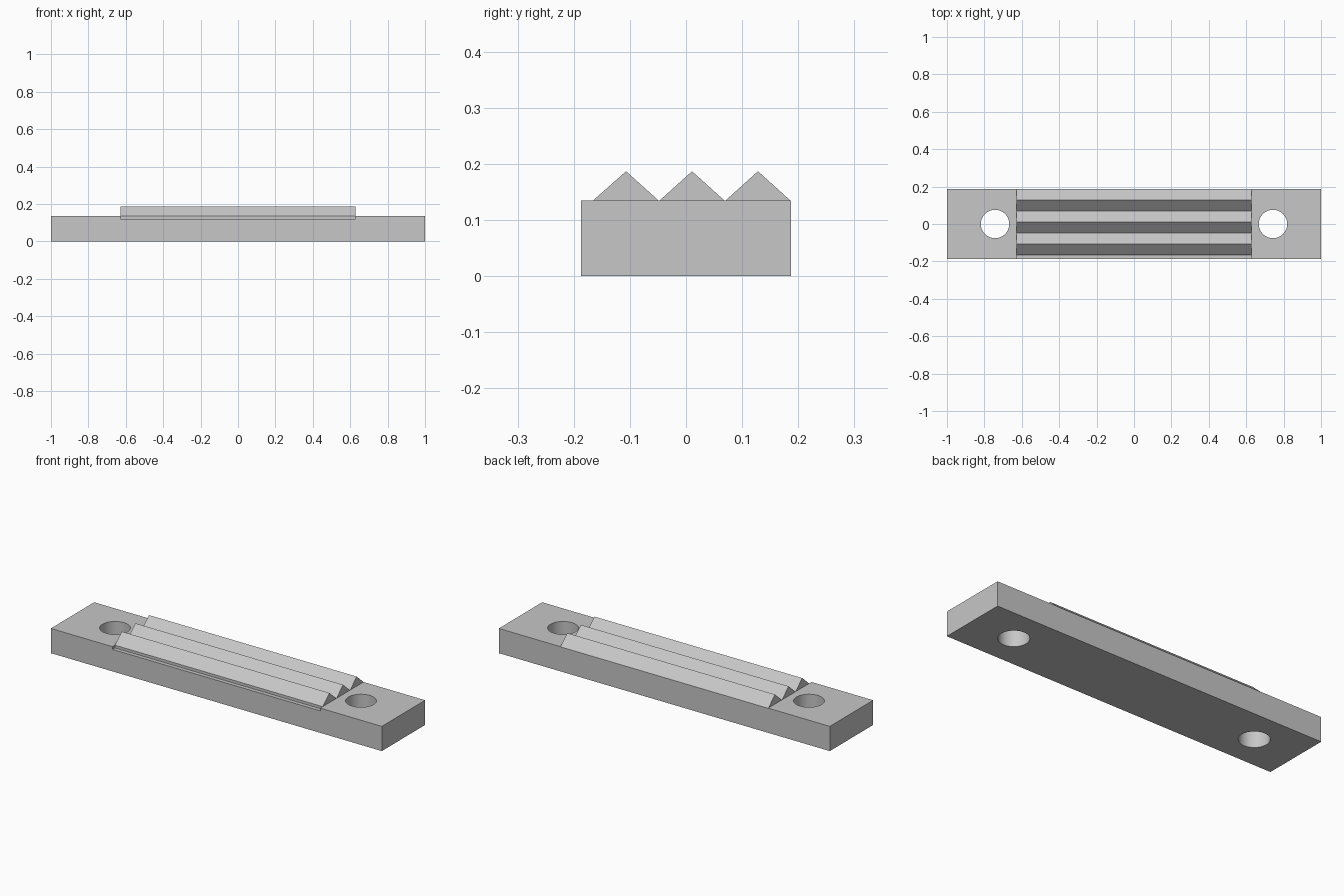
import bpy
import bmesh
from mathutils import Vector

if "Cube" in bpy.data.objects:
    bpy.data.objects.remove(bpy.data.objects["Cube"])

HALF_W, TOP, FLOOR = 0.187, 0.135, 0.12
RIB_X, PITCH, PEAK = 0.628, 0.1175, 0.187

grey = bpy.data.materials.new("plain grey")
grey.use_nodes = True
colour = (0.57, 0.57, 0.57, 1)
grey.diffuse_color = colour
grey.node_tree.nodes["Principled BSDF"].inputs["Base Color"].default_value = colour


def extrude_profile(name, points, offset):
    """Solid made by sweeping a closed flat outline along an offset."""
    bm = bmesh.new()
    face = bm.faces.new([bm.verts.new(p) for p in points])
    swept = bmesh.ops.extrude_face_region(bm, geom=[face], use_keep_orig=True)
    moved = [v for v in swept["geom"] if isinstance(v, bmesh.types.BMVert)]
    bmesh.ops.translate(bm, verts=moved, vec=Vector(offset))
    bmesh.ops.recalc_face_normals(bm, faces=bm.faces)
    mesh = bpy.data.meshes.new(name)
    bm.to_mesh(mesh)
    bm.free()
    mesh.materials.append(grey)
    obj = bpy.data.objects.new(name, mesh)
    bpy.context.collection.objects.link(obj)
    return obj


# Base bar with a shallow seat across its middle
outline = [(-1, 0), (1, 0), (1, TOP), (RIB_X, TOP), (RIB_X, FLOOR),
           (-RIB_X, FLOOR), (-RIB_X, TOP), (-1, TOP)]
base = extrude_profile("base_bar", [(x, -HALF_W, z) for x, z in outline],
                       (0, 2 * HALF_W, 0))

# Mounting holes through both ends
for side, x in (("right", -0.743), ("left", 0.743)):
    bpy.ops.mesh.primitive_cylinder_add(vertices=48, radius=0.076, depth=0.5,
                                        location=(x, 0, 0.07))
    cutter = bpy.context.object
    cutter.name = side + "_hole_cutter"
    cutter.data.materials.append(grey)
    cutter.hide_render = True
    cutter.hide_set(True)
    cutter.display_type = 'WIRE'
    cut = base.modifiers.new(side + "_hole", 'BOOLEAN')
    cut.operation = 'DIFFERENCE'
    cut.solver = 'EXACT'
    cut.object = cutter

# Apply the cuts, remove the cutters and smooth the hole walls
bpy.ops.object.select_all(action='DESELECT')
base.select_set(True)
bpy.context.view_layer.objects.active = base
for name in [m.name for m in base.modifiers]:
    bpy.ops.object.modifier_apply(modifier=name)
for side in ("right", "left"):
    bpy.data.objects.remove(bpy.data.objects[side + "_hole_cutter"])
bpy.ops.object.shade_smooth_by_angle()

# Insert with three pointed ribs, flush with the back of the bar
start = HALF_W - 3 * PITCH
teeth = [(start, FLOOR), (start, TOP)]
for i in range(3):
    y = start + i * PITCH
    teeth += [(y + PITCH / 2, PEAK), (y + PITCH, TOP - 0.001)]
teeth.append((HALF_W, FLOOR))
extrude_profile("ribbed_insert", [(-RIB_X, y, z) for y, z in teeth],
                (2 * RIB_X, 0, 0))
